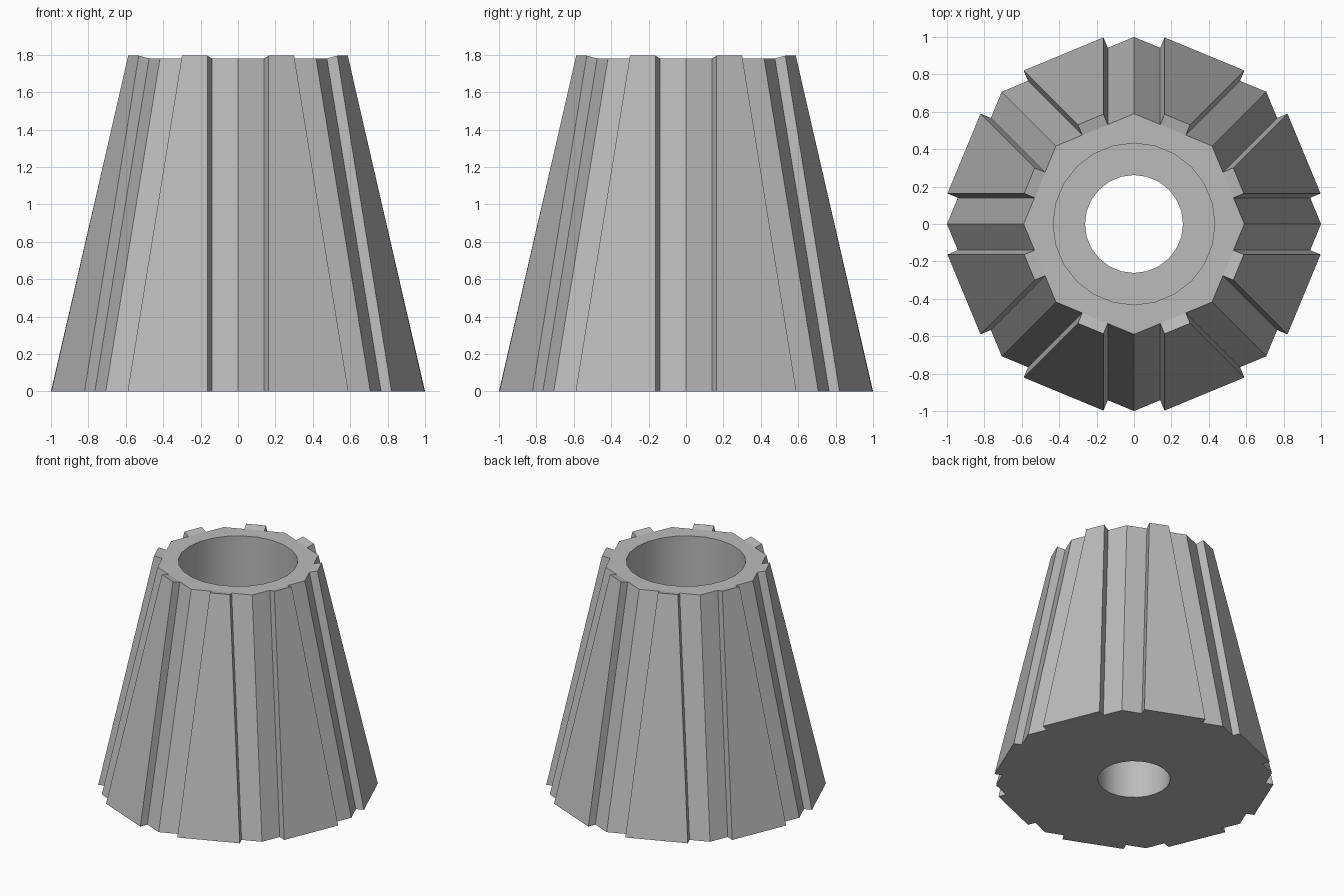
import bpy, bmesh, math
from mathutils import Vector

if "Cube" in bpy.data.objects:
    bpy.data.objects.remove(bpy.data.objects["Cube"])

HEIGHT, PLATE_TOP = 1.78, 1.795
SIDES, HOLE_SEGMENTS = 8, 24
LEDGE_Z = 0.85

grey = bpy.data.materials.new("light grey")
grey.diffuse_color = (0.5, 0.5, 0.5, 1)
grey.use_nodes = True
grey.node_tree.nodes["Principled BSDF"].inputs["Base Color"].default_value = grey.diffuse_color

bm = bmesh.new()


def outline(radius, half_width, plate_out, z, plate_z):
    """Octagon with one raised plate centred on each side, 5 points per side."""
    verts = []
    apothem = radius * math.cos(math.pi / SIDES)
    half_side = radius * math.sin(math.pi / SIDES)
    for k in range(SIDES):
        a = (k + 0.5) * 2 * math.pi / SIDES
        n = Vector((math.cos(a), math.sin(a), 0))
        t = Vector((-n.y, n.x, 0))
        for dist, along, h in ((apothem, -half_side, z), (apothem, -half_width, z),
                               (plate_out, -half_width, plate_z),
                               (plate_out, half_width, plate_z), (apothem, half_width, z)):
            verts.append(bm.verts.new(n * dist + t * along + Vector((0, 0, h))))
    return verts


def circle(radius, z):
    step = 2 * math.pi / HOLE_SEGMENTS
    return [bm.verts.new((radius * math.sin(i * step), radius * math.cos(i * step), z))
            for i in range(HOLE_SEGMENTS)]


def bridge(lower, upper, smooth=False):
    n = len(lower)
    for i in range(n):
        j = (i + 1) % n
        bm.faces.new((lower[i], lower[j], upper[j], upper[i])).smooth = smooth


def fill_between(outer, inner):
    edges = []
    for loop in (outer, inner):
        for a, b in zip(loop, loop[1:] + loop[:1]):
            edges.append(bm.edges.get((a, b)) or bm.edges.new((a, b)))
    bmesh.ops.triangle_fill(bm, use_beauty=True, use_dissolve=False, edges=edges)


# Tapered outer wall with raised plates
base = outline(1.0, 0.231, 0.984, 0, 0)
top = outline(0.59, 0.074, 0.605, HEIGHT, PLATE_TOP)
bridge(base, top)

# Sloped top ends of the plates
for k in range(SIDES):
    bm.faces.new(top[k * 5 + 1:k * 5 + 5])

# Stepped bore: narrow below, wide above, with a flat ledge
bore = [circle(0.262, 0), circle(0.262, LEDGE_Z), circle(0.432, LEDGE_Z), circle(0.432, HEIGHT)]
for lower, upper in zip(bore, bore[1:]):
    bridge(lower, upper, smooth=True)

# Flat top rim and underside
fill_between([v for i, v in enumerate(top) if i % 5 in (0, 1, 4)], bore[3])
fill_between(base, bore[0])
bmesh.ops.recalc_face_normals(bm, faces=bm.faces[:])

# Keep the rims and ledge of the bore crisp
for e in bm.edges:
    if len(e.link_faces) == 2 and e.calc_face_angle(0) > math.radians(30):
        e.smooth = False

mesh = bpy.data.meshes.new("tapered_body")
bm.to_mesh(mesh)
bm.free()
mesh.materials.append(grey)
body = bpy.data.objects.new("tapered_body", mesh)
bpy.context.collection.objects.link(body)
